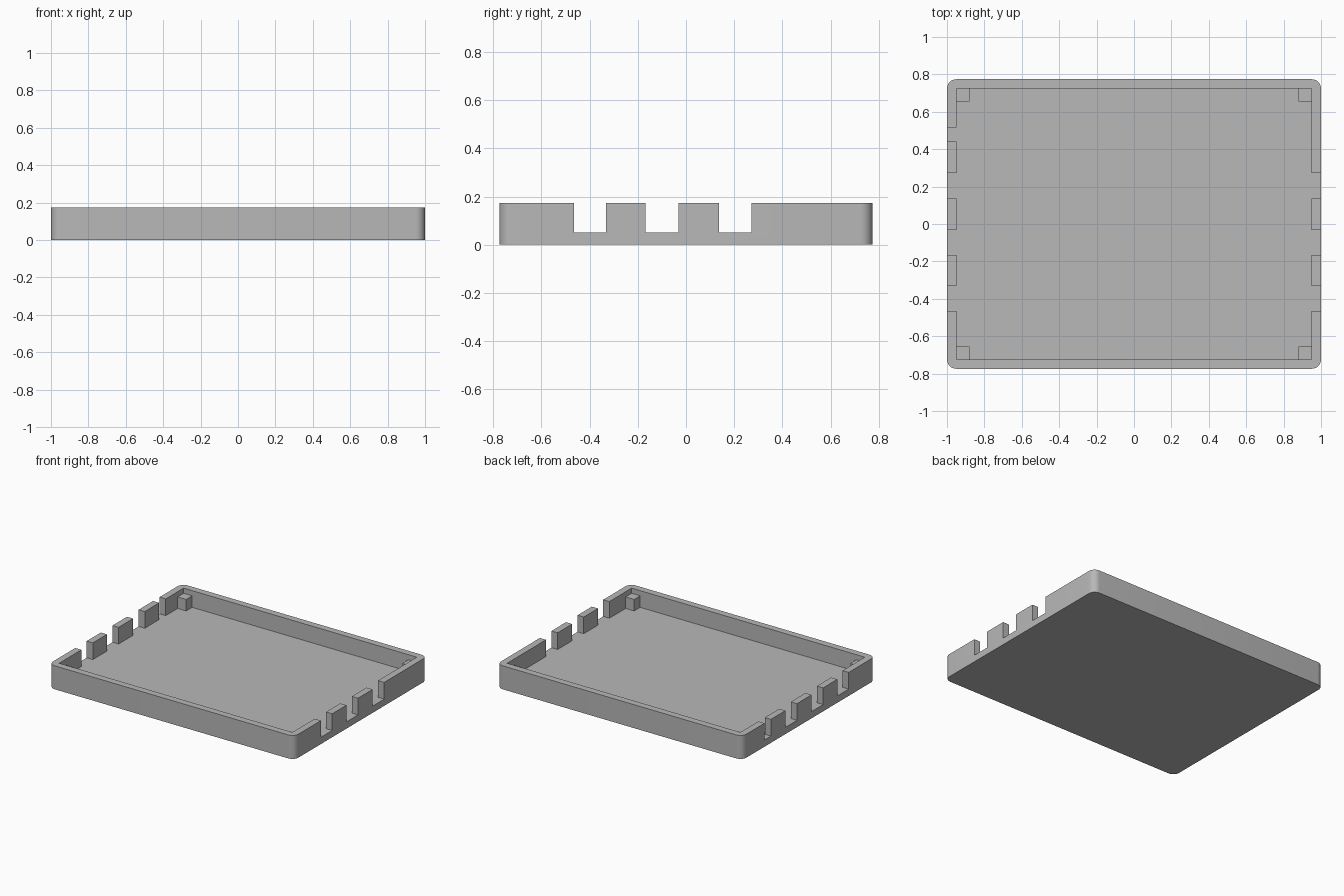
import bpy
import bmesh
from mathutils import Vector

cube = bpy.data.objects.get("Cube")
if cube:
    bpy.data.objects.remove(cube, do_unlink=True)

HALF_X, HALF_Y, HEIGHT = 1.0, 0.774, 0.173
WALL, FLOOR, RADIUS = 0.05, 0.05, 0.05
POST, POST_TOP = 0.07, 0.135

grey = bpy.data.materials.new("plain grey")
grey.use_nodes = True
colour = (0.48, 0.48, 0.48, 1)
grey.diffuse_color = colour
grey.node_tree.nodes["Principled BSDF"].inputs["Base Color"].default_value = colour


def box(name, low, high, radius=0):
    """Box between two corners, with optional rounded vertical edges."""
    low, high = Vector(low), Vector(high)
    bm = bmesh.new()
    bmesh.ops.create_cube(bm, size=1)
    for v in bm.verts:
        v.co = (low + high) / 2 + v.co * (high - low)
    if radius:
        upright = [e for e in bm.edges
                   if abs(e.verts[0].co.z - e.verts[1].co.z) > 0.01]
        bmesh.ops.bevel(bm, geom=upright, offset=radius, segments=8,
                        profile=0.5, affect='EDGES')
    mesh = bpy.data.meshes.new(name)
    bm.to_mesh(mesh)
    bm.free()
    mesh.materials.append(grey)
    obj = bpy.data.objects.new(name, mesh)
    bpy.context.collection.objects.link(obj)
    return obj


def cut(target, cutter):
    """Subtract the cutter and discard it."""
    bpy.ops.object.select_all(action='DESELECT')
    target.select_set(True)
    bpy.context.view_layer.objects.active = target
    mod = target.modifiers.new("cut", 'BOOLEAN')
    mod.operation, mod.solver, mod.object = 'DIFFERENCE', 'EXACT', cutter
    bpy.ops.object.modifier_apply(modifier=mod.name)
    bpy.data.objects.remove(cutter, do_unlink=True)


# Rounded tray with a square-cornered cavity
tray = box("tray", (-HALF_X, -HALF_Y, 0), (HALF_X, HALF_Y, HEIGHT), RADIUS)
in_x, in_y = HALF_X - WALL, HALF_Y - WALL
cut(tray, box("cavity", (-in_x, -in_y, FLOOR), (in_x, in_y, 1)))

# Notches in the side walls, down to the floor; one extra on the right
shared = [(-0.465, -0.332), (-0.167, -0.032), (0.137, 0.272)]
for side, notches in ((1, shared), (-1, shared + [(0.515, 0.44)])):
    for a, b in notches:
        xs = sorted((side * (in_x - 0.02), side * (HALF_X + 0.1)))
        cut(tray, box("notch", (xs[0], min(a, b), FLOOR),
                      (xs[1], max(a, b), 1)))

bpy.ops.object.select_all(action='DESELECT')
tray.select_set(True)
bpy.context.view_layer.objects.active = tray
bpy.ops.object.shade_smooth_by_angle()

# Low square posts in the inner corners, set slightly into the walls and floor
for sx, x_name in ((-1, "right"), (1, "left")):
    for sy, y_name in ((-1, "front"), (1, "back")):
        xs = sorted((sx * (in_x - POST), sx * (in_x + 0.01)))
        ys = sorted((sy * (in_y - POST), sy * (in_y + 0.01)))
        box(f"corner_post_{y_name}_{x_name}", (xs[0], ys[0], FLOOR - 0.01),
            (xs[1], ys[1], POST_TOP))
